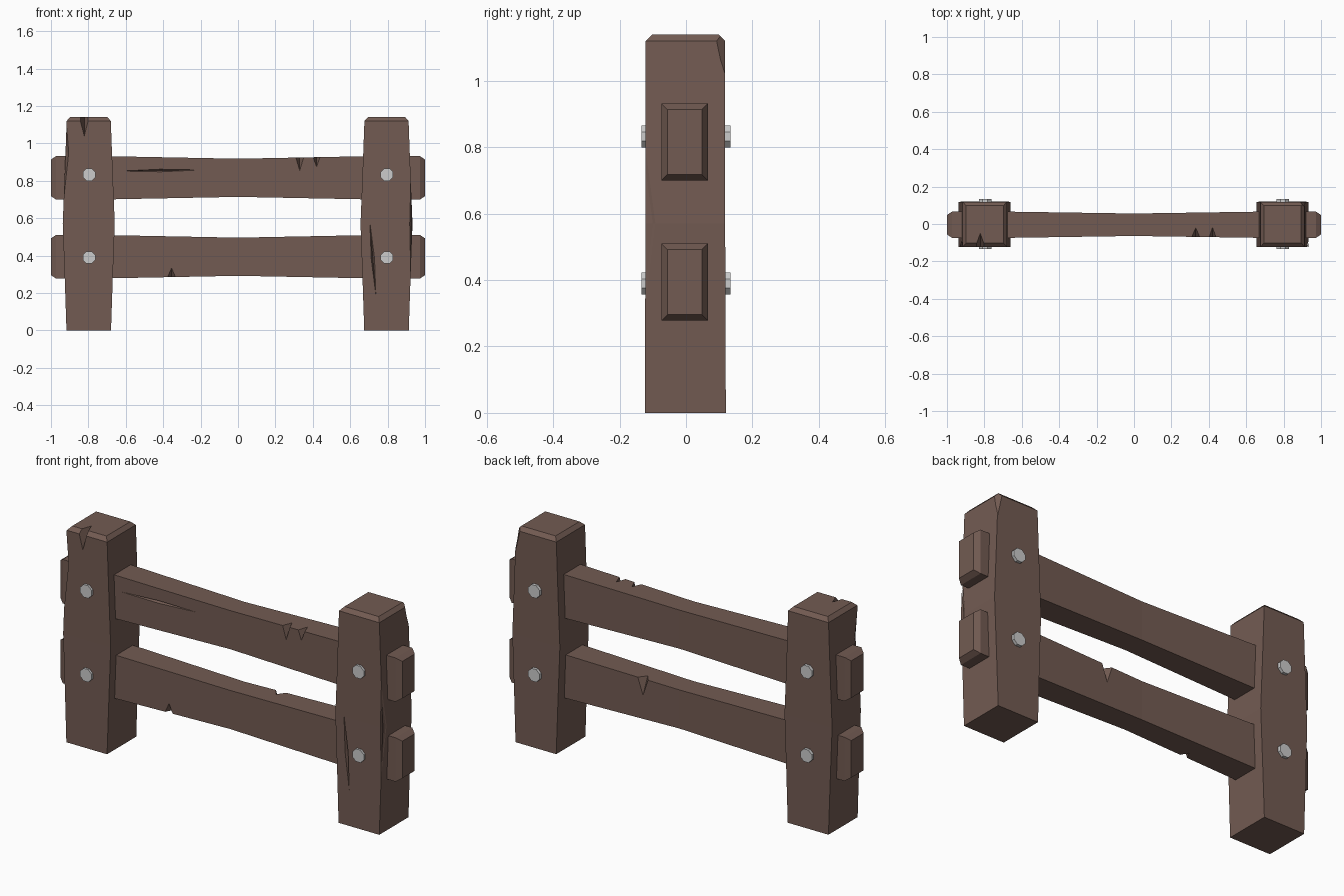
import bpy, bmesh, math
from mathutils import Vector, Matrix

if "Cube" in bpy.data.objects:
    bpy.data.objects.remove(bpy.data.objects["Cube"])

wood = bpy.data.materials.new("wood")
wood.diffuse_color = (0.17, 0.105, 0.085, 1)
wood.use_nodes = True
wood.node_tree.nodes["Principled BSDF"].inputs["Base Color"].default_value = wood.diffuse_color


def make_object(name, bm, mat=None):
    bmesh.ops.recalc_face_normals(bm, faces=bm.faces)
    me = bpy.data.meshes.new(name)
    bm.to_mesh(me)
    bm.free()
    ob = bpy.data.objects.new(name, me)
    bpy.context.collection.objects.link(ob)
    if mat:
        me.materials.append(mat)
    return ob


def loft(name, rings):
    # skin a list of four-point rings and cap both ends
    bm = bmesh.new()
    vs = [[bm.verts.new(p) for p in r] for r in rings]
    for a, b in zip(vs, vs[1:]):
        for i in range(4):
            j = (i + 1) % 4
            bm.faces.new((a[i], a[j], b[j], b[i]))
    bm.faces.new(vs[0])
    bm.faces.new(vs[-1])
    return make_object(name, bm, wood)


def carve(ob, points):
    # subtract the convex hull of the points
    bm = bmesh.new()
    for p in points:
        bm.verts.new(p)
    bmesh.ops.convex_hull(bm, input=bm.verts)
    cutter = make_object("cutter", bm, wood)
    cutter.hide_render = True
    mod = ob.modifiers.new("carve", 'BOOLEAN')
    mod.operation = 'DIFFERENCE'
    mod.solver = 'EXACT'
    mod.object = cutter
    with bpy.context.temp_override(object=ob, active_object=ob):
        bpy.ops.object.modifier_apply(modifier=mod.name)
    bpy.data.objects.remove(cutter)


def chip(ob, a, b, c, d, s=1.8):
    # wedge along edge a-b, deepest along c-d, enlarged outwards
    a, b, c, d = map(Vector, (a, b, c, d))
    m = (c + d) / 2
    carve(ob, [m + (p - m) * s for p in (a, b, c, d)])


def crack(ob, a, b, w, depth):
    # thin slit in a front face
    a, b = Vector(a), Vector(b)
    m = (a + b) / 2
    side = (b - a).cross(Vector((0, 1, 0))).normalized() * w
    pts = [a, b, m + side, m - side]
    out = Vector((0, -0.03, 0))
    carve(ob, pts + [p + out for p in pts] + [m - out.normalized() * depth])


def post(name, cx):
    rings = []
    for z, hx, hy in ((0, .119, .122), (.27, .128, .121), (.57, .139, .12),
                      (.82, .129, .12), (1.12, .118, .12), (1.14, .1, .1)):
        rings.append([(cx + sx * hx, -.002 + sy * hy, z)
                      for sx, sy in ((-1, -1), (1, -1), (1, 1), (-1, 1))])
    return loft(name, rings)


def rail(name, cz):
    rings = []
    for x, hy, hz in ((-1, .052, .098), (-.973, .07, .116), (-.67, .07, .115),
                      (0, .06, .102), (.67, .07, .115), (.973, .07, .116),
                      (1, .052, .098)):
        rings.append([(x, -.004 + sy * hy, cz + sz * hz)
                      for sy, sz in ((-1, -1), (1, -1), (1, 1), (-1, 1))])
    return loft(name, rings)


# Posts with split top, worn corners and a crack
left = post("left_post", -.798)
chip(left, (-.848, -.122, 1.14), (-.796, -.122, 1.14),
     (-.822, -.122, 1.04), (-.822, -.05, 1.14), 1.5)
chip(left, (-.93, -.122, .72), (-.917, -.122, 1.1),
     (-.905, -.122, .95), (-.922, -.09, .95))
right = post("right_post", .794)
chip(right, (.924, -.122, .3), (.924, -.122, .8),
     (.918, -.122, .57), (.933, -.092, .57))
carve(right, [(.914, .12, 1.0), (.914, .08, 1.16), (.878, .12, 1.16), (.99, .2, 1.2)])
crack(right, (.705, -.122, .58), (.737, -.122, .19), .009, .02)

# Rails with notches and a crack
top = rail("upper_rail", .816)
for x, w, z in ((.33, .021, .855), (.42, .017, .875)):
    chip(top, (x - w, -.069, .924), (x + w, -.069, .924),
         (x, -.069, z), (x, -.02, .924), 1.4)
crack(top, (-.63, -.073, .852), (-.2, -.067, .858), .007, .015)
low = rail("lower_rail", .394)
chip(low, (-.377, -.07, .284), (-.333, -.07, .284),
     (-.355, -.07, .335), (-.355, -.03, .284), 1.4)
chip(low, (.18, .06, .499), (.24, .06, .499),
     (.21, .06, .41), (.21, .02, .499), 1.4)

# Bolts through each joint
for sx, side in ((-1, "left"), (1, "right")):
    for z, level in ((.833, "upper"), (.39, "lower")):
        bm = bmesh.new()
        mat = (Matrix.Translation((.796 * sx, 0, z))
               @ Matrix.Rotation(math.pi / 2, 4, 'X')
               @ Matrix.Rotation(math.pi / 8, 4, 'Z'))
        bmesh.ops.create_cone(bm, cap_ends=True, segments=8, radius1=.036,
                              radius2=.036, depth=.268, matrix=mat)
        make_object(f"{side}_{level}_bolt", bm)
